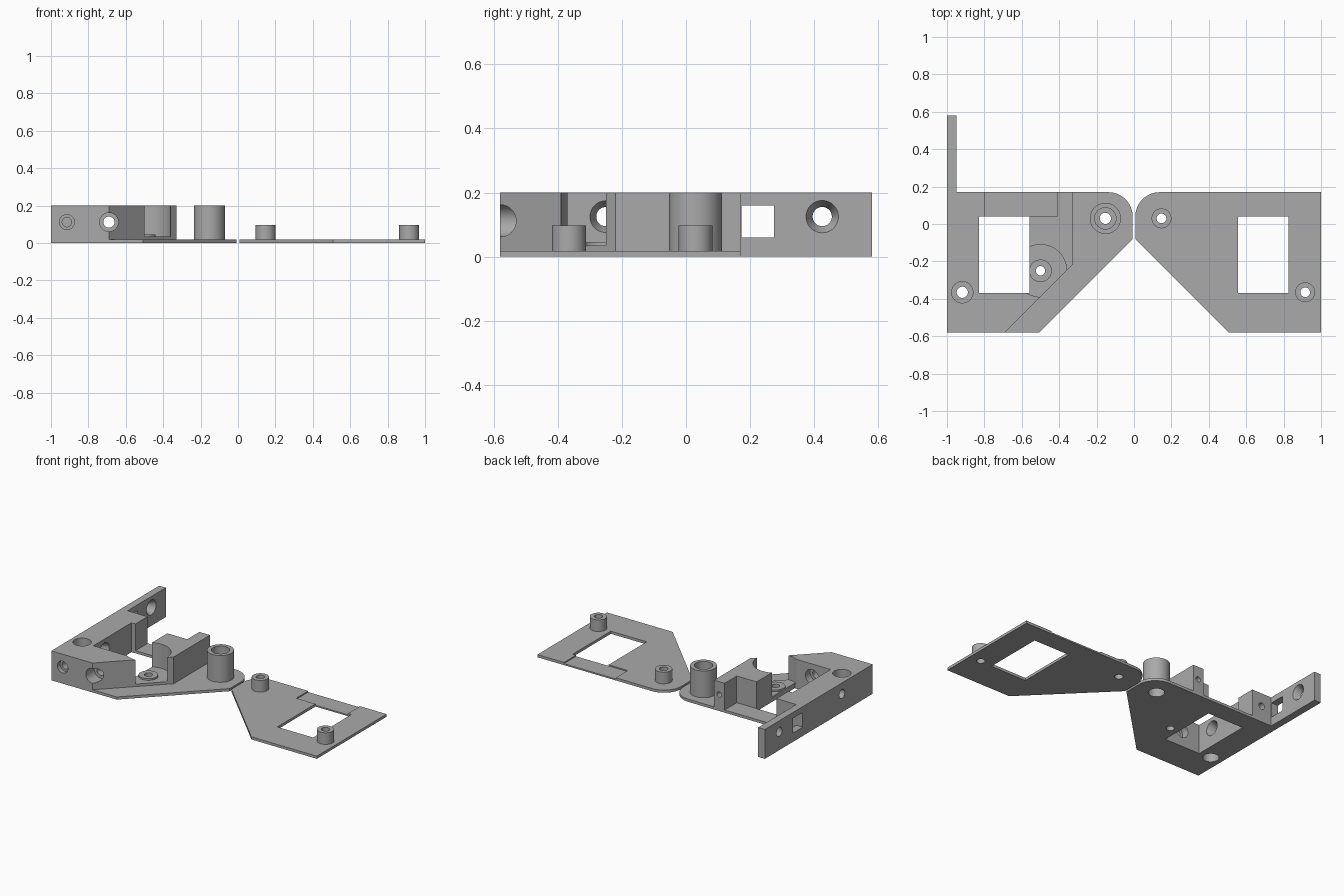
import bpy, bmesh, math
from mathutils import Vector

if "Cube" in bpy.data.objects:
    bpy.data.objects.remove(bpy.data.objects["Cube"], do_unlink=True)

grey = bpy.data.materials.new("plain_grey")
grey.use_nodes = True
grey.diffuse_color = (0.4, 0.4, 0.4, 1)
grey.node_tree.nodes["Principled BSDF"].inputs["Base Color"].default_value = (0.4, 0.4, 0.4, 1)

THICK, TALL = 0.018, 0.2


def add_object(name, bm):
    bmesh.ops.recalc_face_normals(bm, faces=bm.faces)
    mesh = bpy.data.meshes.new(name)
    bm.to_mesh(mesh)
    bm.free()
    mesh.materials.append(grey)
    obj = bpy.data.objects.new(name, mesh)
    bpy.context.collection.objects.link(obj)
    return obj


def prism(name, outline, z0, z1):
    """Extrude a flat outline upward."""
    bm = bmesh.new()
    face = bm.faces.new([bm.verts.new((x, y, z0)) for x, y in outline])
    top = bmesh.ops.extrude_face_region(bm, geom=[face])["geom"]
    bmesh.ops.translate(bm, vec=(0, 0, z1 - z0),
                        verts=[v for v in top if isinstance(v, bmesh.types.BMVert)])
    return add_object(name, bm)


def box(name, x0, x1, y0, y1, z0, z1):
    return prism(name, [(x0, y0), (x1, y0), (x1, y1), (x0, y1)], z0, z1)


def rod(name, start, end, r1, r2=None):
    """Cylinder or cone between two points."""
    a, b = Vector(start), Vector(end)
    bm = bmesh.new()
    bmesh.ops.create_cone(bm, cap_ends=True, segments=48, radius1=r1,
                          radius2=r1 if r2 is None else r2, depth=(b - a).length)
    bm.transform((b - a).to_track_quat("Z", "Y").to_matrix().to_4x4())
    bmesh.ops.translate(bm, vec=(a + b) / 2, verts=bm.verts)
    return add_object(name, bm)


def cut(obj, cutters):
    """Subtract each cutter and bake the result."""
    for c in cutters:
        mod = obj.modifiers.new("cut", "BOOLEAN")
        mod.operation, mod.solver, mod.object = "DIFFERENCE", "EXACT", c
        c.hide_render = True
    graph = bpy.context.evaluated_depsgraph_get()
    mesh = bpy.data.meshes.new_from_object(obj.evaluated_get(graph))
    obj.modifiers.clear()
    obj.data = mesh


def vertical(x, y, z0, z1, r):
    return rod("hole_cutter", (x, y, z0), (x, y, z1), r)


def plate_outline(side):
    """Plate with a rounded inner back corner and a slanted inner front corner."""
    pts = [(1, -0.58), (1, 0.17)]
    for i in range(13):
        a = math.pi / 2 * (1 + i / 12)
        pts.append((0.137 + 0.13 * math.cos(a), 0.04 + 0.13 * math.sin(a)))
    pts += [(0.007, -0.08), (0.507, -0.58)]
    return [(side * x, y) for x, y in pts]


parts, cutters = [], []

# Base plate, tall housing, arm and tube of the right-hand half
base = prism("base_plate", plate_outline(-1), 0, THICK)
housing = prism("housing", [
    (-1, -0.58), (-0.69, -0.58), (-0.33, -0.22), (-0.33, 0.17), (-0.41, 0.17),
    (-0.41, 0.04), (-0.56, 0.04), (-0.56, -0.37), (-0.83, -0.37), (-0.83, 0.04),
    (-0.8, 0.04), (-0.8, 0.17), (-1, 0.17)], THICK, TALL)
arm = box("side_arm", -1, -0.95, 0.17, 0.58, 0, TALL)
tube = vertical(-0.153, 0.03, THICK, TALL, 0.083)
tube.name = "screw_tube"
parts += [base, housing, arm, tube]

# Vertical screw bores: wide at both ends, narrow in the middle
bores = []
for x, y in [(-0.153, 0.03), (-0.918, -0.365)]:
    bores.append([vertical(x, y, 0.1, 0.3, 0.057),
                  vertical(x, y, -0.1, 0.3, 0.03),
                  vertical(x, y, -0.1, 0.06, 0.05)])
tube_bore, corner_bore = bores

# Round pocket and the ring on its floor
pocket = vertical(-0.5, -0.25, 0.035, 0.3, 0.14)
ring = vertical(-0.5, -0.25, 0.03, 0.046, 0.06)
ring.name = "pocket_ring"
ring_hole = vertical(-0.5, -0.25, -0.1, 0.1, 0.025)
parts.append(ring)

# Horizontal holes of the housing
h = 0.112
side_holes = [
    rod("front_hole_cutter", (-0.69, -0.7, h), (-0.69, -0.49, h), 0.05),
    rod("front_bore_cutter", (-0.69, -0.7, h), (-0.69, -0.3, h), 0.03),
    rod("inner_hole_cutter", (-0.69, -0.42, h), (-0.69, -0.3, h), 0.05),
    rod("corner_hole_cutter", (-0.915, -0.7, h), (-0.915, -0.55, h), 0.04),
    rod("corner_pilot_cutter", (-0.915, -0.7, h), (-0.915, -0.45, h), 0.025),
    rod("wall_hole_cutter", (-1.1, -0.25, 0.125), (-0.8, -0.25, 0.125), 0.03),
    rod("wall_sink_cutter", (-0.88, -0.25, 0.125), (-0.829, -0.25, 0.125), 0.03, 0.05),
    rod("block_hole_cutter", (-0.37, 0.05, h), (-0.37, 0.3, h), 0.018),
    rod("back_hole_cutter", (-0.875, 0.05, h), (-0.875, 0.3, h), 0.022),
]

# Openings of the arm
arm_holes = [
    box("arm_window_cutter", -1.1, -0.9, 0.173, 0.275, 0.06, 0.16),
    rod("arm_hole_cutter", (-1.1, 0.425, 0.125), (-0.9, 0.425, 0.125), 0.03),
    rod("arm_sink_cutter", (-0.99, 0.425, 0.125), (-0.949, 0.425, 0.125), 0.03, 0.051),
]

window = box("window_cutter", -0.83, -0.56, -0.37, 0.04, -0.1, 0.3)
cut(base, [window, ring_hole] + tube_bore[1:] + corner_bore[1:])
cut(housing, [pocket, ring_hole] + corner_bore + side_holes)
cut(arm, arm_holes)
cut(tube, tube_bore)
cut(ring, [ring_hole])
cutters += [window, pocket, ring_hole] + tube_bore + corner_bore + side_holes + arm_holes

# Cover plate of the left-hand half, with a shallow recess behind its window
cover = prism("cover_plate", plate_outline(1), 0, THICK)
cover_window = box("cover_window_cutter", 0.555, 0.825, -0.37, 0.04, -0.1, 0.3)
recess = box("recess_cutter", 0.41, 0.8, 0.04, 0.3, 0.01, 0.3)
cover_cuts = [cover_window, recess]
parts.append(cover)

# Hollow posts on the cover
for name, x, y in [("inner_post", 0.147, 0.03), ("outer_post", 0.915, -0.365)]:
    post = vertical(x, y, THICK, 0.097, 0.053)
    post.name = name
    hole = vertical(x, y, -0.1, 0.3, 0.026)
    cut(post, [hole])
    cover_cuts.append(hole)
    parts.append(post)
cut(cover, cover_cuts)
cutters += cover_cuts

# Remove the cutters and smooth the round walls
for c in cutters:
    bpy.data.objects.remove(c, do_unlink=True)
bpy.ops.object.select_all(action="DESELECT")
for obj in parts:
    obj.select_set(True)
    bpy.context.view_layer.objects.active = obj
bpy.ops.object.shade_smooth_by_angle(angle=math.radians(30))
